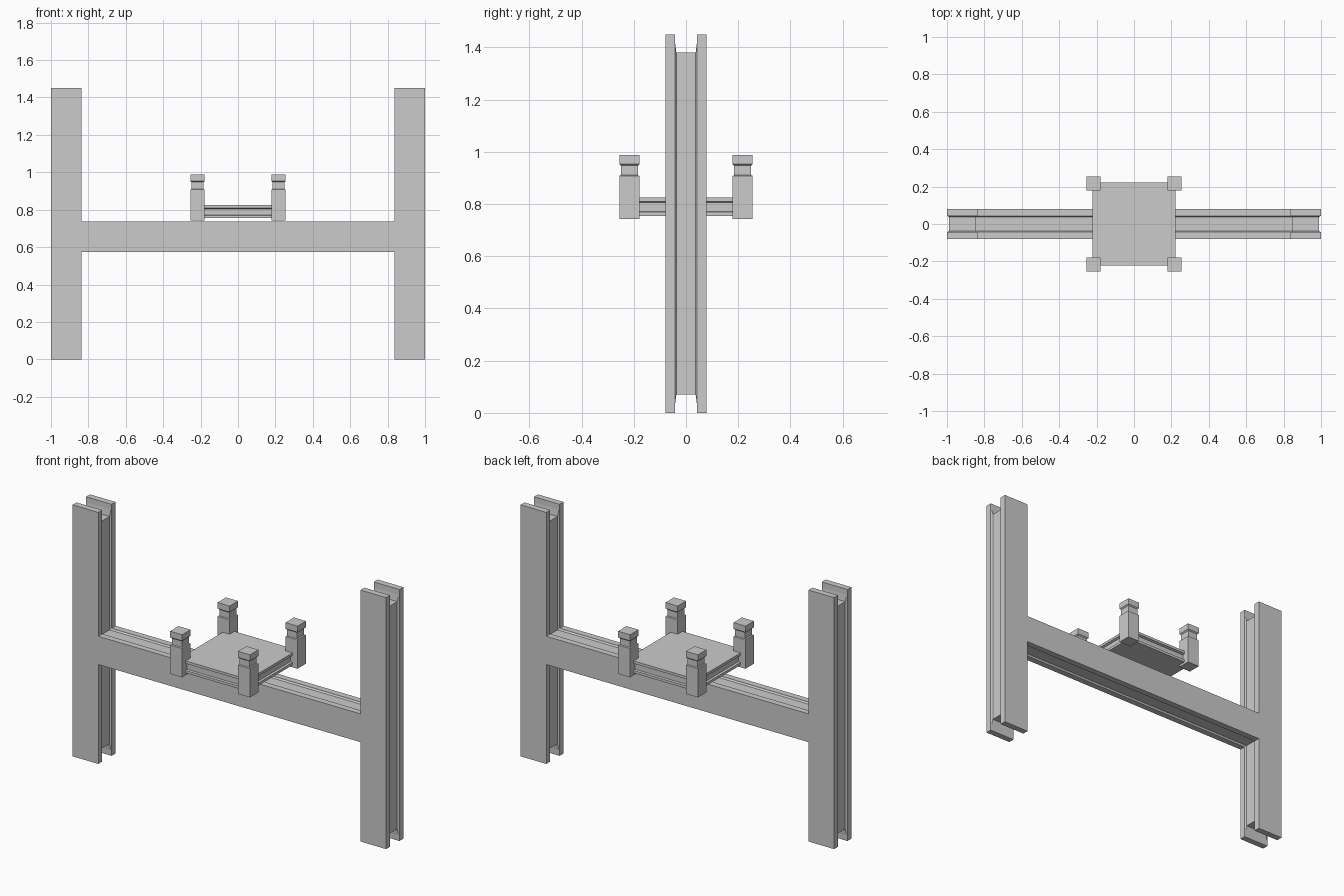
import bpy, bmesh

if "Cube" in bpy.data.objects:
    bpy.data.objects.remove(bpy.data.objects["Cube"])


def loft(name, rings):
    """Join closed point rings into a capped solid."""
    bm = bmesh.new()
    loops = [[bm.verts.new(p) for p in r] for r in rings]
    n = len(loops[0])
    for a, b in zip(loops, loops[1:]):
        for i in range(n):
            j = (i + 1) % n
            bm.faces.new((a[i], a[j], b[j], b[i]))
    bm.faces.new(loops[0])
    bm.faces.new(loops[-1])
    bmesh.ops.recalc_face_normals(bm, faces=bm.faces)
    mesh = bpy.data.meshes.new(name)
    bm.to_mesh(mesh)
    bm.free()
    ob = bpy.data.objects.new(name, mesh)
    bpy.context.collection.objects.link(ob)
    return ob


def square_stack(name, cx, cy, levels):
    """Stack of square sections given as (half width, height)."""
    return loft(name, [[(cx + sx * w, cy + sy * w, z) for sx, sy in
                        ((-1, -1), (1, -1), (1, 1), (-1, 1))] for w, z in levels])


def h_outline(y, t):
    """H outline at depth y, shrunk by t towards the recessed web."""
    e, s = 0.07 * t, 0.01 * t
    xo, xi = 1 - s, 0.836 + s
    lo, hi, a, b = e, 1.45 - e, 0.573 + s, 0.736 - s
    right = [(xo, lo), (xo, hi), (xi, hi), (xi, b)]
    left = [(-xi, b), (-xi, hi), (-xo, hi), (-xo, lo), (-xi, lo), (-xi, a)]
    pts = right + left + [(xi, a), (xi, lo)]
    return [(x, y, z) for x, z in pts]


# H-shaped beam frame: two flanges with a recessed, chamfered web between
sections = [(-0.079, 0), (-0.043, 0), (-0.042, 0.45), (-0.037, 1),
            (0.037, 1), (0.042, 0.45), (0.043, 0), (0.079, 0)]
loft("beam_frame", [h_outline(y, t) for y, t in sections])

# Square platform with a groove around its edge
square_stack("platform", 0, 0, [(0.223, 0.755), (0.223, 0.77), (0.21, 0.772),
                                (0.21, 0.805), (0.223, 0.81), (0.223, 0.825)])

# Four corner posts with necks and caps
post = [(0.038, 0.742), (0.038, 0.908), (0.032, 0.911), (0.032, 0.947),
        (0.0385, 0.953), (0.0385, 0.988)]
for sx, side in ((-1, "left"), (1, "right")):
    for sy, end in ((-1, "front"), (1, "back")):
        square_stack(f"{end}_{side}_post", sx * 0.2165, sy * 0.2165, post)
